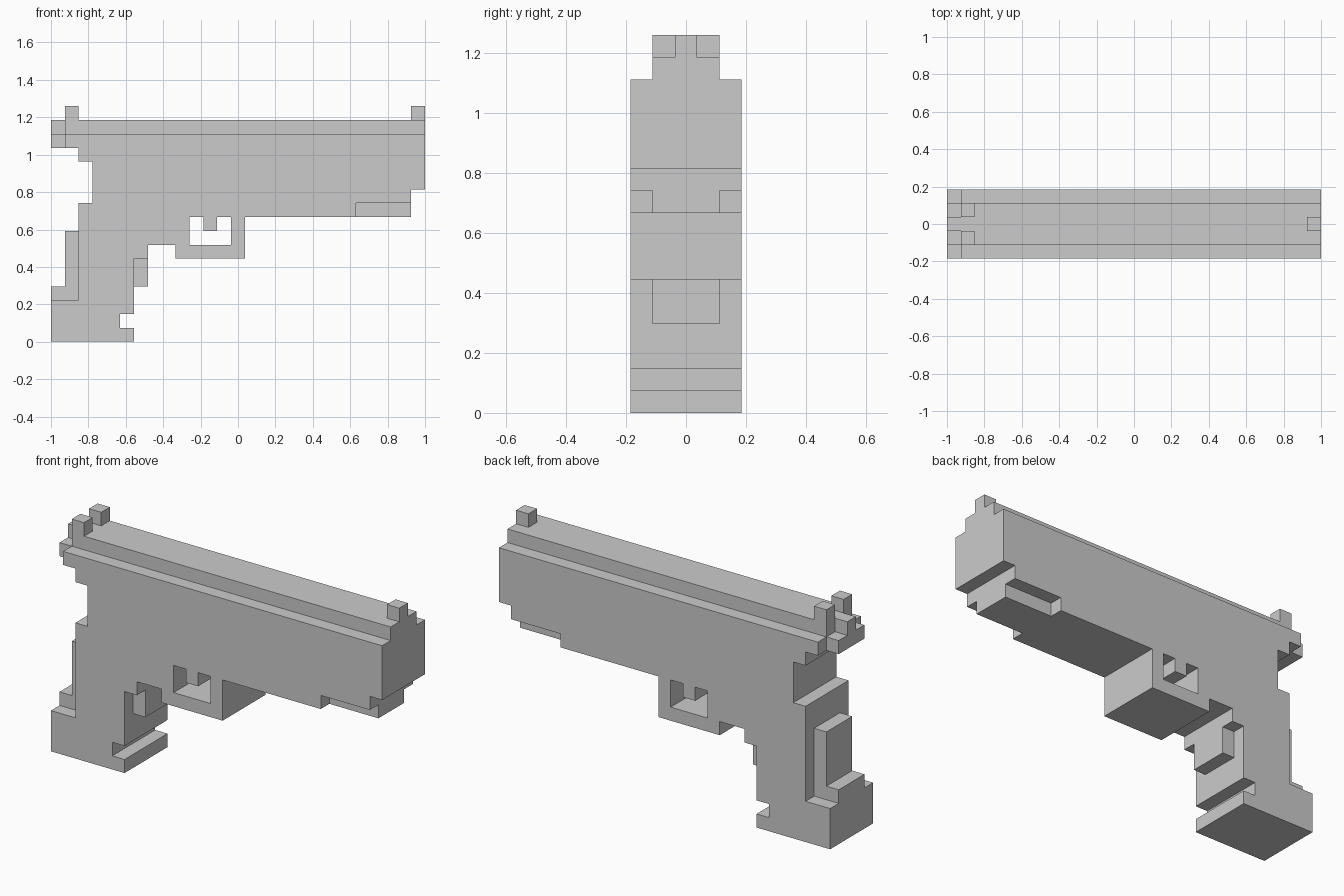
import bpy, bmesh

if "Cube" in bpy.data.objects:
    bpy.data.objects.remove(bpy.data.objects["Cube"])

U = 2 / 27          # one block of the grid
X0 = -1.0           # rear end of the model


def prism(name, profile, y0, y1):
    """Extrude a side profile (x, z in blocks) from y0 to y1 (blocks)."""
    bm = bmesh.new()
    face = bm.faces.new([bm.verts.new((X0 + x * U, y0 * U, z * U)) for x, z in profile])
    ext = bmesh.ops.extrude_face_region(bm, geom=[face])
    verts = [v for v in ext["geom"] if isinstance(v, bmesh.types.BMVert)]
    bmesh.ops.translate(bm, verts=verts, vec=(0, (y1 - y0) * U, 0))
    bmesh.ops.recalc_face_normals(bm, faces=bm.faces)
    mesh = bpy.data.meshes.new(name)
    bm.to_mesh(mesh)
    bm.free()
    obj = bpy.data.objects.new(name, mesh)
    bpy.context.collection.objects.link(obj)
    return obj


def block(name, x0, x1, z0, z1, y0, y1):
    return prism(name, [(x0, z0), (x1, z0), (x1, z1), (x0, z1)], y0, y1)


# Full-width body: grip, frame, trigger and slide in one outline
prism("body", [
    (0, 0), (6, 0), (6, 1), (5, 1), (5, 2), (6, 2), (6, 6), (7, 6), (7, 7),
    (10, 7), (10, 9), (11, 9), (11, 8), (12, 8), (12, 9), (22, 9), (22, 10),
    (26, 10), (26, 11), (27, 11), (27, 15), (1, 15), (1, 14), (2, 14),
    (2, 13), (3, 13), (3, 10), (2, 10), (2, 3), (0, 3)], -2.5, 2.5)

# Trigger guard
prism("trigger_guard", [(9, 6), (14, 6), (14, 9), (13, 9), (13, 7), (9, 7)], -2.5, 2.5)

# Narrower parts, three blocks wide
prism("backstrap", [(0, 3), (2, 3), (2, 8), (1, 8), (1, 4), (0, 4)], -1.5, 1.5)
block("finger_rest", 6, 7, 4, 6, -1.5, 1.5)
block("under_rail", 22, 26, 9, 10, -1.5, 1.5)
block("slide_top", 1, 27, 15, 16, -1.5, 1.5)

# Hammer: wide foot with a narrow spur
block("hammer_foot", 0, 1, 14, 15, -1.5, 1.5)
block("hammer_spur", 0, 1, 15, 16, -0.5, 0.5)

# Sights
block("front_sight", 26, 27, 16, 17, -0.5, 0.5)
for side, y in (("right", -1.5), ("left", 0.5)):
    block("rear_sight_" + side, 1, 2, 16, 17, y, y + 1)
